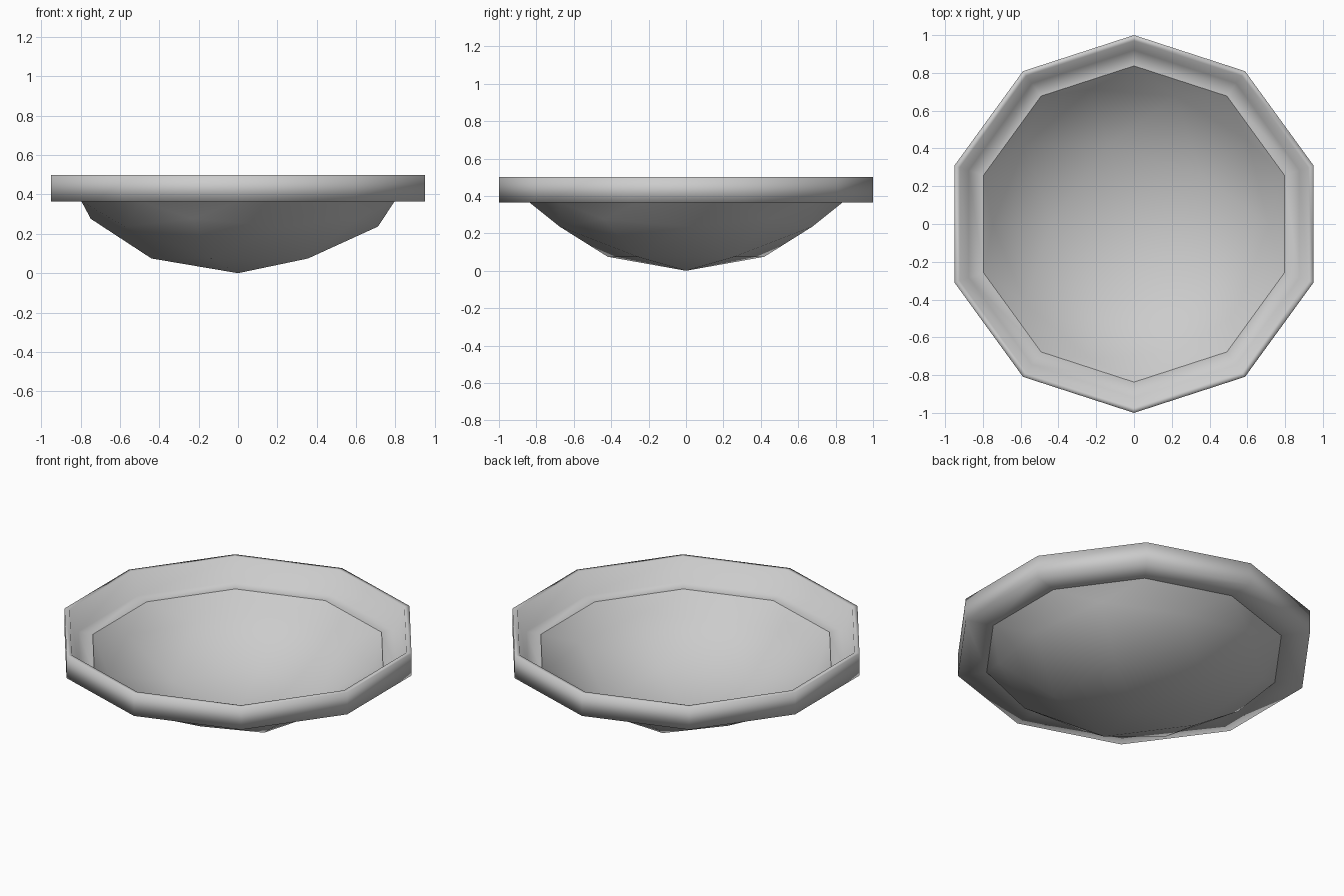
import bpy, bmesh, math

if "Cube" in bpy.data.objects:
    bpy.data.objects.remove(bpy.data.objects["Cube"])

RIM_Z = 0.365      # height where the bowl meets the rim
BOWL_R = 0.837

def finish(bm, name, angle):
    mesh = bpy.data.meshes.new(name)
    bm.to_mesh(mesh)
    bm.free()
    obj = bpy.data.objects.new(name, mesh)
    bpy.context.collection.objects.link(obj)
    bpy.ops.object.select_all(action='DESELECT')
    bpy.context.view_layer.objects.active = obj
    obj.select_set(True)
    bpy.ops.object.shade_smooth_by_angle(angle=math.radians(angle))
    return obj

# Bowl: lower half of a coarse icosphere, its open edge pulled down to the rim
bm = bmesh.new()
bmesh.ops.create_icosphere(bm, subdivisions=2, radius=1)
bmesh.ops.delete(bm, geom=[v for v in bm.verts if v.co.z > 0.01], context='VERTS')
for v in bm.verts:
    edge = v.co.z > -0.01
    v.co = (v.co.x * BOWL_R, v.co.y * BOWL_R, RIM_Z if edge else 0.5 + 0.5 * v.co.z)
finish(bm, "bowl", 60)

# Rim: ten-sided band with a flat flange below and a sloping inner wall
profile = [(BOWL_R, RIM_Z), (1.0, RIM_Z), (1.0, 0.5), (0.97, 0.5), (0.92, RIM_Z + 0.006),
           (BOWL_R, RIM_Z + 0.003)]
bm = bmesh.new()
rings = []
for r, z in profile:
    rings.append([bm.verts.new((r * math.cos(math.radians(90 + 36 * i)),
                                r * math.sin(math.radians(90 + 36 * i)), z))
                  for i in range(10)])
for a, b in zip(rings, rings[1:]):
    for i in range(10):
        j = (i + 1) % 10
        bm.faces.new((a[i], a[j], b[j], b[i]))
bmesh.ops.recalc_face_normals(bm, faces=bm.faces)
finish(bm, "rim", 100)
